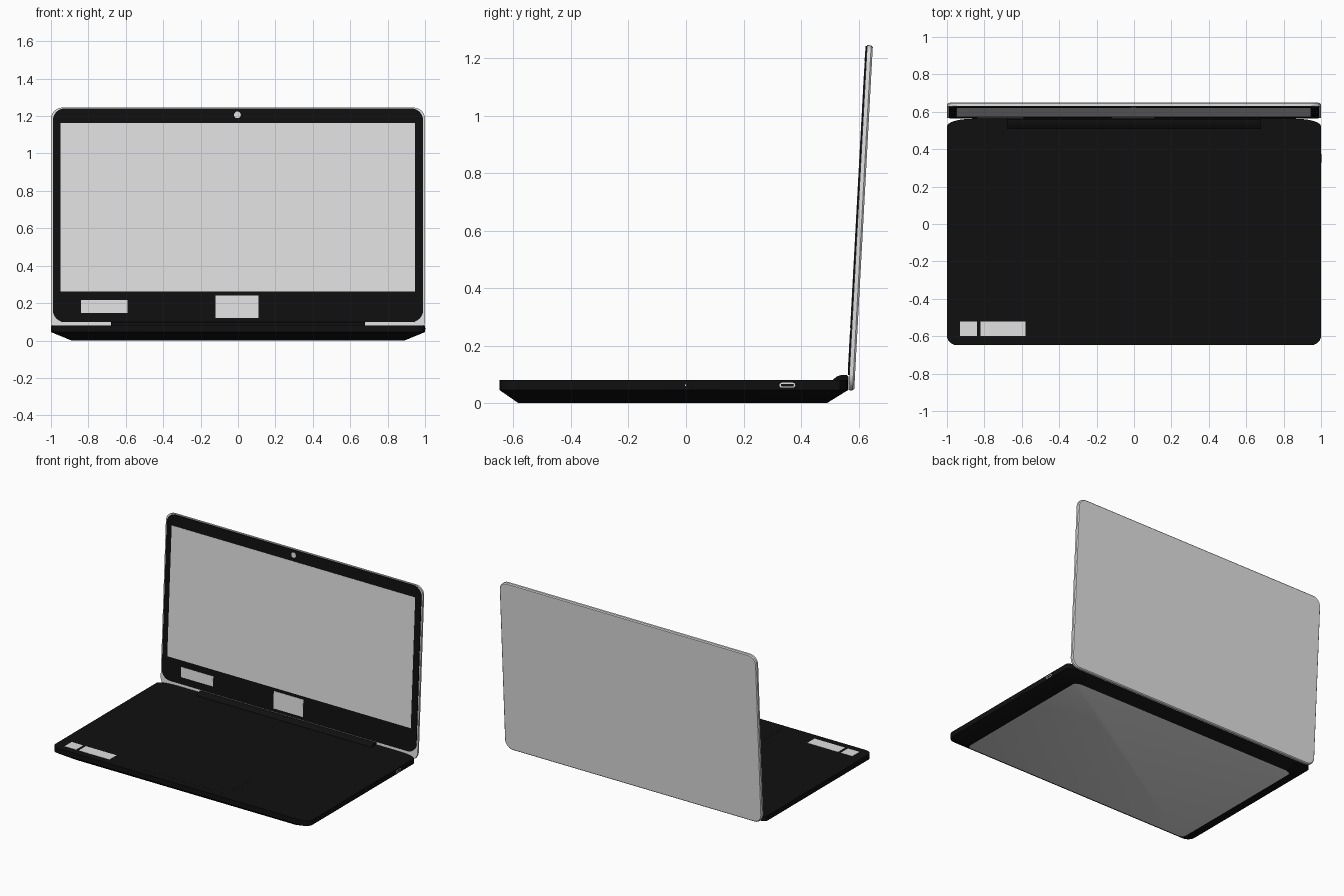
import bpy, bmesh, math
from mathutils import Matrix

if "Cube" in bpy.data.objects:
    bpy.data.objects.remove(bpy.data.objects["Cube"])


def material(name, v):
    m = bpy.data.materials.new(name)
    m.diffuse_color = (v, v, v, 1)
    m.use_nodes = True
    m.node_tree.nodes["Principled BSDF"].inputs["Base Color"].default_value = m.diffuse_color
    return m


BLACK = material("black plastic", 0.005)
GREY = material("light grey", 0.75)


def rounded(x0, x1, y0, y1, front=(0, 0), rear=None, n=7):
    """Counter-clockwise rectangle with elliptical corners."""
    rear = rear or front
    pts = []
    corners = [(x1, y1, -1, -1, rear), (x0, y1, 1, -1, rear),
               (x0, y0, 1, 1, front), (x1, y0, -1, 1, front)]
    for i, (x, y, sx, sy, (rx, ry)) in enumerate(corners):
        if rx == 0:
            pts.append((x, y))
            continue
        for k in range(n):
            a = math.pi / 2 * (i + k / (n - 1))
            pts.append((x + sx * rx + rx * math.cos(a), y + sy * ry + ry * math.sin(a)))
    return pts


def loft(name, rings, mats, matrix=Matrix(), cap=0):
    """Stack of (outline, z) rings, bottom first, closed by caps."""
    bm = bmesh.new()
    loops = [[bm.verts.new((x, y, z)) for x, y in pts] for pts, z in rings]
    bottom = bm.faces.new(loops[0][::-1])
    bottom.material_index = cap
    bm.faces.new(loops[-1])
    for a, b in zip(loops, loops[1:]):
        for i in range(len(a)):
            j = (i + 1) % len(a)
            bm.faces.new((a[i], a[j], b[j], b[i]))
    bmesh.ops.recalc_face_normals(bm, faces=bm.faces)
    me = bpy.data.meshes.new(name)
    bm.to_mesh(me)
    bm.free()
    for m in mats:
        me.materials.append(m)
    ob = bpy.data.objects.new(name, me)
    ob.matrix_world = matrix
    bpy.context.collection.objects.link(ob)
    bpy.ops.object.select_all(action='DESELECT')
    ob.select_set(True)
    bpy.context.view_layer.objects.active = ob
    bpy.ops.object.shade_smooth_by_angle(angle=math.radians(30))
    return ob


def plate(name, outline, z0, z1, mat, matrix=Matrix()):
    return loft(name, [(outline, z0), (outline, z1)], [mat], matrix)


# Base: sloped underside with a grey bottom panel
edge = rounded(-1, 1, -0.648, 0.563, (0.055, 0.05), (0.14, 0.04))
foot = rounded(-0.89, 0.89, -0.583, 0.49, (0.04, 0.03), (0.06, 0.03))
loft("base", [(foot, 0), (edge, 0.045), (edge, 0.08)], [BLACK, GREY], cap=1)

# Touchpad and palm rest labels
plate("touchpad", rounded(-0.33, 0.33, -0.6, -0.22, (0.015, 0.015)), 0.079, 0.0805, BLACK)
for i, (a, b) in enumerate([(-0.93, -0.84), (-0.82, -0.58)]):
    plate(f"palm_rest_label_{i + 1}", rounded(a, b, -0.6, -0.52), 0.079, 0.081, GREY)

# Hinge bar: side profile run along x
ALONG_X = Matrix(((0, 0, 1, 0), (1, 0, 0, 0), (0, 1, 0, 0), (0, 0, 0, 1)))
hinge = [(0.51, 0.07), (0.564, 0.06), (0.566, 0.092), (0.558, 0.098),
         (0.54, 0.098), (0.525, 0.093), (0.51, 0.081)]
plate("hinge_bar", hinge, -0.68, 0.68, BLACK, ALONG_X)

# Ports on the right side
plate("charge_port_rim", rounded(0.325, 0.38, 0.054, 0.071, (0.008, 0.008)), 0.99, 1.0008, GREY, ALONG_X)
plate("charge_port_slot", rounded(0.33, 0.375, 0.058, 0.067, (0.004, 0.004)), 0.99, 1.0014, BLACK, ALONG_X)
plate("side_port", rounded(0.04, 0.12, 0.053, 0.073), 0.99, 1.0008, BLACK, ALONG_X)
plate("status_light", rounded(-0.004, 0.0, 0.06, 0.064), 0.99, 1.0008, GREY, ALONG_X)

# Lid, built flat then leaned back: local y runs up, local z faces the user
BOTTOM = 0.045
LID = Matrix.Translation((0, 0.565, BOTTOM)) @ Matrix.Rotation(math.radians(86.9), 4, 'X')


def lid_rect(x0, x1, z0, z1, r=0):
    return rounded(x0, x1, z0 - BOTTOM, z1 - BOTTOM, (r, r))


shell = lid_rect(-1, 1, 0.045, 1.247, 0.06)
shell_back = lid_rect(-0.994, 0.994, 0.051, 1.241, 0.055)
loft("lid_shell", [(shell_back, -0.02), (shell, -0.014), (shell, 0)], [GREY], LID)
plate("screen_bezel", lid_rect(-0.99, 0.99, 0.098, 1.243, 0.065), -0.002, 0.005, BLACK, LID)
plate("screen", lid_rect(-0.95, 0.945, 0.262, 1.165), 0.004, 0.006, GREY, LID)
plate("bezel_label_left", lid_rect(-0.84, -0.59, 0.147, 0.217), 0.004, 0.006, GREY, LID)
plate("bezel_label_centre", lid_rect(-0.12, 0.11, 0.12, 0.24), 0.004, 0.006, GREY, LID)
plate("webcam", lid_rect(-0.021, 0.015, 1.19, 1.226, 0.0179), 0.004, 0.006, GREY, LID)
